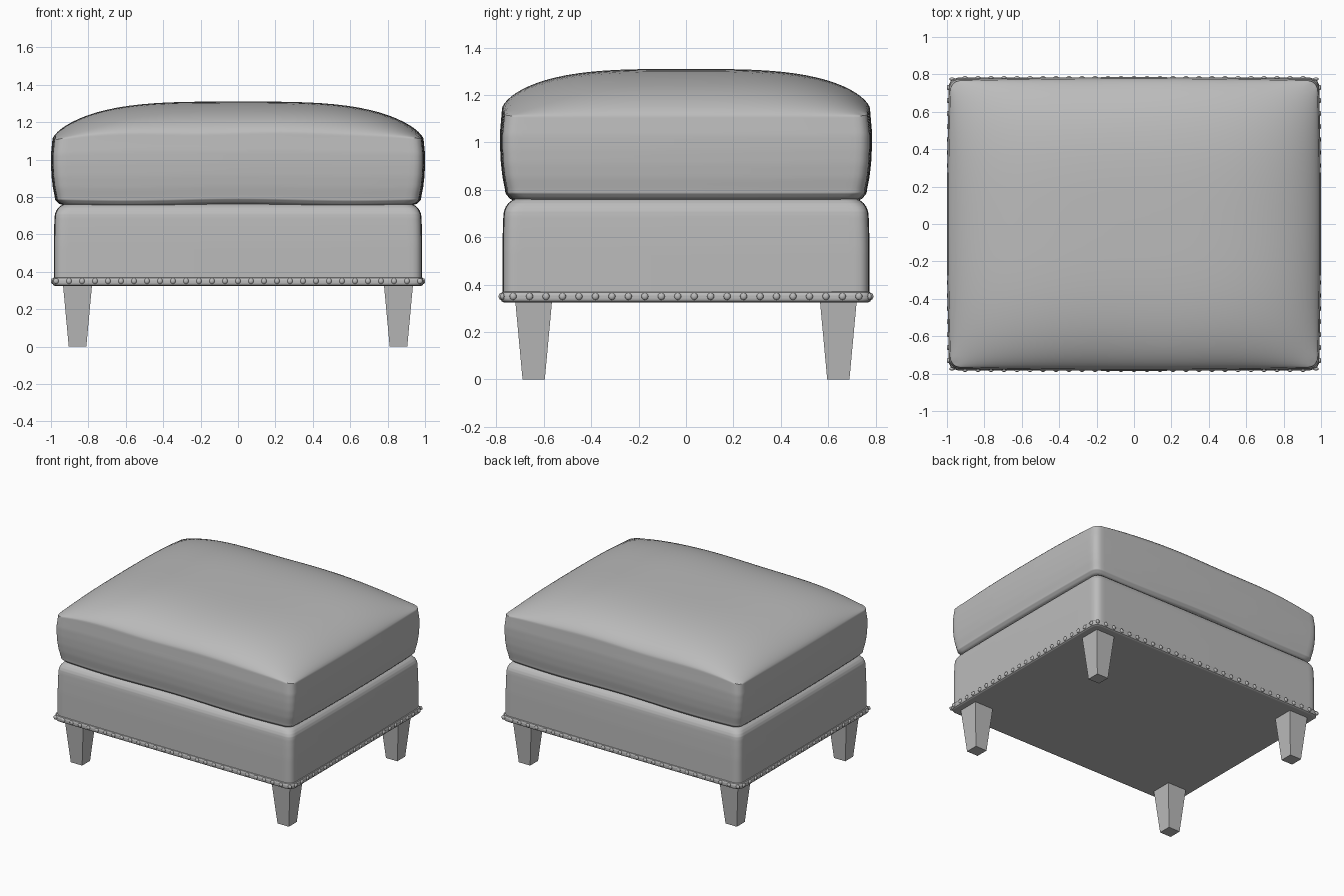
import bpy, bmesh, math
from mathutils import Vector

if "Cube" in bpy.data.objects:
    bpy.data.objects.remove(bpy.data.objects["Cube"], do_unlink=True)

# One plain grey for everything
grey = bpy.data.materials.new("plain grey")
grey.use_nodes = True
GREY = (0.5, 0.5, 0.5, 1)
grey.diffuse_color = GREY
grey.node_tree.nodes["Principled BSDF"].inputs["Base Color"].default_value = GREY


def finish(name, bm, smooth=None):
    bmesh.ops.recalc_face_normals(bm, faces=bm.faces)
    mesh = bpy.data.meshes.new(name)
    bm.to_mesh(mesh)
    bm.free()
    mesh.materials.append(grey)
    obj = bpy.data.objects.new(name, mesh)
    bpy.context.collection.objects.link(obj)
    if smooth:
        bpy.ops.object.select_all(action="DESELECT")
        obj.select_set(True)
        bpy.context.view_layer.objects.active = obj
        bpy.ops.object.shade_smooth_by_angle(angle=math.radians(smooth))
    return obj


def upholstered_block(name, half_x, half_y, radius, profile, lift, bow=0.0, cuts=39):
    """Rounded box: profile lists (z, inset) upwards, lift(u, v, t) adds height."""
    bm = bmesh.new()
    bmesh.ops.create_cube(bm, size=2)
    bmesh.ops.subdivide_edges(bm, edges=bm.edges[:], cuts=cuts, use_grid_fill=True)
    for vert in bm.verts:
        u, v = (math.sin(math.pi / 2 * c) for c in vert.co.xy)
        t = (vert.co.z + 1) / 2
        # Height and inset along the side profile
        pos = t * (len(profile) - 1)
        i = min(int(pos), len(profile) - 2)
        z, inset = (a + (b - a) * (pos - i) for a, b in zip(profile[i], profile[i + 1]))
        hx = half_x - inset - bow * v * v
        hy = half_y - inset - bow * u * u
        p = Vector((u * hx, v * hy))
        # Round the vertical corners
        core = Vector((max(-hx + radius, min(hx - radius, p.x)),
                       max(-hy + radius, min(hy - radius, p.y))))
        d = p - core
        if d.length > 1e-9:
            p = core + d * max(abs(d.x), abs(d.y)) / d.length
        vert.co = (p.x, p.y, z + lift(u, v, t))
    return finish(name, bm, 40)


def crown(c):
    return max(0, 1 - abs(c) ** 3.5) ** 0.7


# Loose seat cushion with a domed top and a slightly raised front and back seam
def cushion_lift(u, v, t):
    seam = 0.03 * (1 - u ** 4) * v ** 4 + 0.004 * math.sin(7 * u) * v ** 4
    if t > 0.999:
        return 0.2 * crown(u) * crown(v) + seam
    return seam * t ** 3 + 0.006 * (1 - t) * math.cos(5 * u) * v ** 4


cushion_side = [(0.755, 0.07), (0.765, 0.04), (0.785, 0.022), (0.80, 0.02), (0.85, 0.01),
                (0.91, 0.003), (0.97, 0), (1.03, 0), (1.08, 0.005), (1.11, 0.008)]
upholstered_block("seat_cushion", 1.0, 0.785, 0.05, cushion_side, cushion_lift, bow=0.012)

# Upholstered base with a soft top edge
base_side = [(0.335, 0), (0.45, 0), (0.55, 0), (0.64, 0.002), (0.69, 0.004)]
base_side += [(0.69 + 0.075 * math.sin(a), 0.004 + 0.07 * (1 - math.cos(a)))
              for a in (k * math.pi / 12 for k in range(1, 7))]
upholstered_block("upholstered_base", 0.985, 0.775, 0.05, base_side,
                  lambda u, v, t: 0, bow=0.004)

# Welt band around the bottom edge
welt_side = [(0.325, 0.012), (0.33, 0.003), (0.34, 0), (0.355, 0), (0.367, 0.004), (0.372, 0.015)]
upholstered_block("bottom_welt", 0.992, 0.782, 0.05, welt_side, lambda u, v, t: 0, cuts=19)

# Nail heads along all four sides
bm = bmesh.new()


def nail(x, y):
    made = bmesh.ops.create_uvsphere(bm, u_segments=10, v_segments=6, radius=0.015)
    flat = Vector((1, 0.6, 1)) if abs(y) > 0.77 else Vector((0.6, 1, 1))
    for vert in made["verts"]:
        vert.co = vert.co * flat + Vector((x, y, 0.35))


for side in (-1, 1):
    for k in range(-14, 15):
        nail(k * 0.0695, side * (0.782 if abs(k) < 14 else 0.775))
    for k in range(22):
        nail(side * 0.992, (k - 10.5) * 0.0695)
finish("nail_heads", bm, 60)

# Tapered square legs
for sx, side in ((1, "left"), (-1, "right")):
    for sy, end in ((-1, "front"), (1, "back")):
        bm = bmesh.new()
        bmesh.ops.create_cube(bm, size=2)
        for vert in bm.verts:
            top = vert.co.z > 0
            half = 0.078 if top else 0.047
            vert.co = (sx * 0.858 + vert.co.x * half, sy * 0.643 + vert.co.y * half,
                       0.335 if top else 0)
        finish(f"{end}_{side}_leg", bm)
